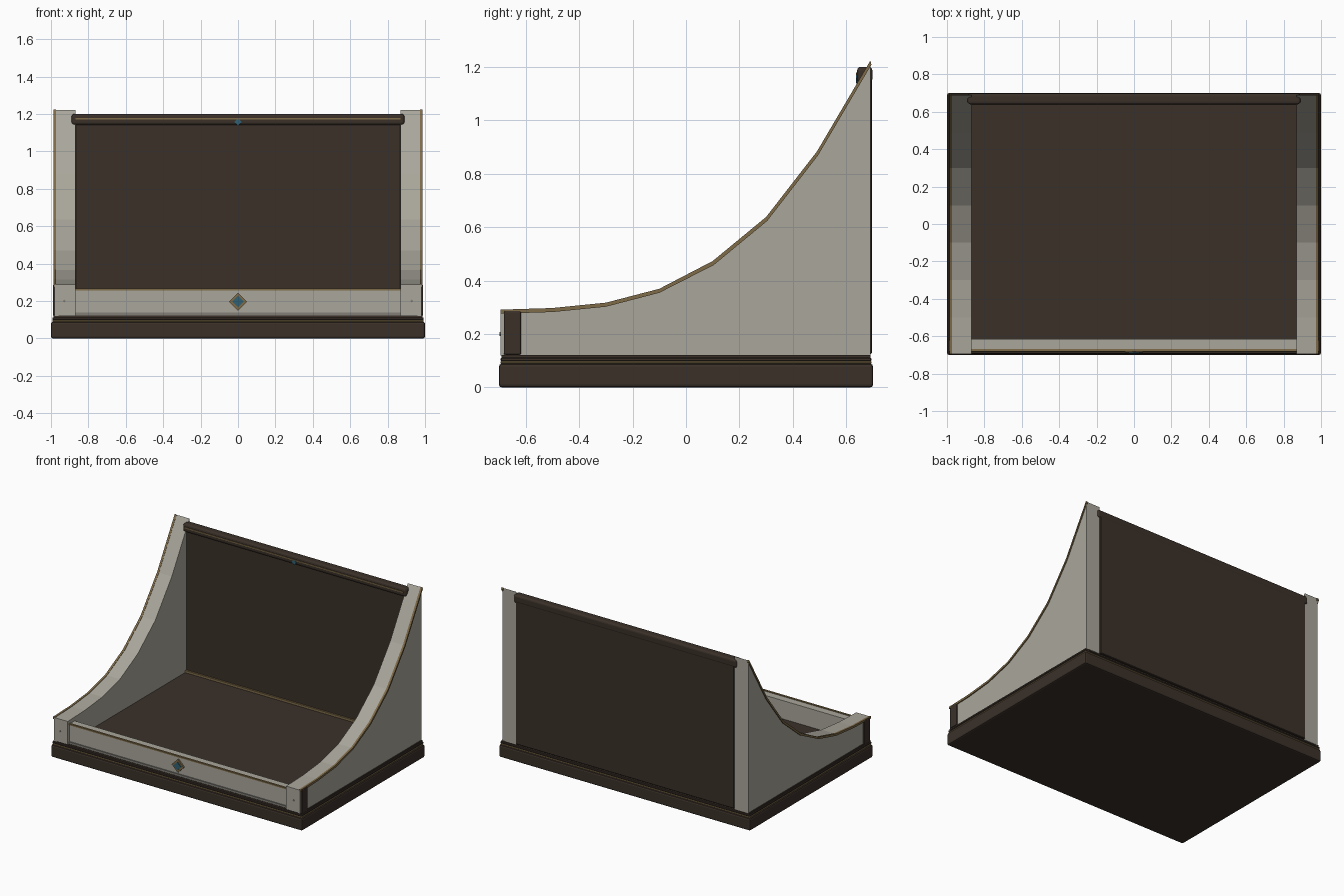
import bpy, bmesh
from math import pi

if "Cube" in bpy.data.objects:
    bpy.data.objects.remove(bpy.data.objects["Cube"])


def mat(name, c):
    m = bpy.data.materials.new(name)
    m.diffuse_color = (*c, 1)
    m.use_nodes = True
    m.node_tree.nodes["Principled BSDF"].inputs["Base Color"].default_value = m.diffuse_color
    return m


DARK = mat("dark_wood", (0.043, 0.03, 0.022))
STONE = mat("pale_stone", (0.40, 0.385, 0.33))
SHADE = mat("shaded_stone", (0.22, 0.21, 0.18))
GOLD = mat("old_brass", (0.21, 0.145, 0.065))
TEAL = mat("teal_gem", (0.03, 0.12, 0.17))


def finish(name, bm, m, bevel=0, seg=2):
    bmesh.ops.recalc_face_normals(bm, faces=bm.faces)
    me = bpy.data.meshes.new(name)
    bm.to_mesh(me)
    bm.free()
    me.materials.append(m)
    o = bpy.data.objects.new(name, me)
    bpy.context.collection.objects.link(o)
    if bevel:
        b = o.modifiers.new("bevel", "BEVEL")
        b.width, b.segments = bevel, seg
    return o


def box(name, x, y, z, m, bevel=0, seg=2):
    bm = bmesh.new()
    bmesh.ops.create_cube(bm, size=1)
    for v in bm.verts:
        v.co = [a[0] + (c + 0.5) * (a[1] - a[0]) for a, c in zip((x, y, z), v.co)]
    return finish(name, bm, m, bevel, seg)


def extrude_x(name, pts, x0, x1, m):
    bm = bmesh.new()
    f = bm.faces.new([bm.verts.new((x0, y, z)) for y, z in pts])
    r = bmesh.ops.extrude_face_region(bm, geom=[f])
    for v in r["geom"]:
        if isinstance(v, bmesh.types.BMVert):
            v.co.x = x1
    return finish(name, bm, m)


def diamond(name, x, y0, y1, z, r, m):
    pts = [(x + r, z), (x, z + r), (x - r, z), (x, z - r)]
    bm = bmesh.new()
    a, b = [[bm.verts.new((px, y, pz)) for px, pz in pts] for y in (y0, y1)]
    bm.faces.new(a)
    bm.faces.new(b)
    for i in range(4):
        j = (i + 1) % 4
        bm.faces.new((a[i], a[j], b[j], b[i]))
    return finish(name, bm, m)


# Stepped plinth and tray floor
box("plinth", (-1, 1), (-0.7, 0.7), (0, 0.088), DARK, 0.01)
box("plinth_gap", (-0.985, 0.985), (-0.685, 0.685), (0.08, 0.122), DARK)
box("plinth_brass_band", (-0.993, 0.993), (-0.695, 0.695), (0.088, 0.098), GOLD, 0.003, 1)
box("plinth_upper_step", (-0.993, 0.993), (-0.694, 0.694), (0.098, 0.111), DARK, 0.003, 1)
box("tray_floor", (-0.88, 0.88), (-0.64, 0.67), (0.115, 0.13), DARK)

# Swept side panels with brass edging
curve = [(-0.695, 0.288), (-0.5, 0.294), (-0.3, 0.314), (-0.1, 0.366),
         (0.1, 0.47), (0.3, 0.635), (0.49, 0.88), (0.69, 1.22)]
strip = [(y, z + 0.003) for y, z in curve] + \
        [(y + 0.004 * (z > 0.4), z - 0.012) for y, z in reversed(curve)]
for side, s in (("left", -1), ("right", 1)):
    extrude_x(side + "_side_panel", curve + [(0.69, 0.12), (-0.695, 0.12)],
              s * 0.87, s * 0.98, STONE)
    extrude_x(side + "_brass_edge", strip, s * 0.972, s * 0.987, GOLD)
    box(side + "_front_plate", sorted((s * 0.96, s * 0.99)), (-0.682, -0.617),
        (0.122, 0.287), DARK, 0.006)
    box(side + "_base_line", sorted((s * 0.96, s * 0.986)), (-0.69, 0.69),
        (0.111, 0.122), DARK)
    diamond(side + "_stud", s * 0.93, -0.698, -0.68, 0.2, 0.008, SHADE)

# Back wall, top rail and brass lines
box("back_wall", (-0.87, 0.87), (0.652, 0.696), (0.125, 1.18), DARK, 0.004, 1)
box("top_rail", (-0.89, 0.89), (0.64, 0.698), (1.14, 1.2), DARK, 0.015, 3)
box("rail_brass_line", (-0.87, 0.87), (0.636, 0.65), (1.17, 1.178), GOLD)
box("floor_brass_line", (-0.87, 0.87), (0.64, 0.655), (0.13, 0.146), GOLD)
diamond("rail_gem", 0, 0.636, 0.655, 1.158, 0.02, TEAL)

# Front lip with skirting, brass line and gem
box("front_lip", (-0.875, 0.875), (-0.675, -0.615), (0.118, 0.262), STONE)
box("lip_skirting", (-0.87, 0.87), (-0.682, -0.67), (0.12, 0.137), SHADE)
box("lip_brass_line", (-0.87, 0.87), (-0.682, -0.668), (0.257, 0.267), GOLD)
diamond("gem_frame", 0, -0.686, -0.67, 0.197, 0.048, GOLD)
diamond("front_gem", 0, -0.692, -0.67, 0.197, 0.03, TEAL)
